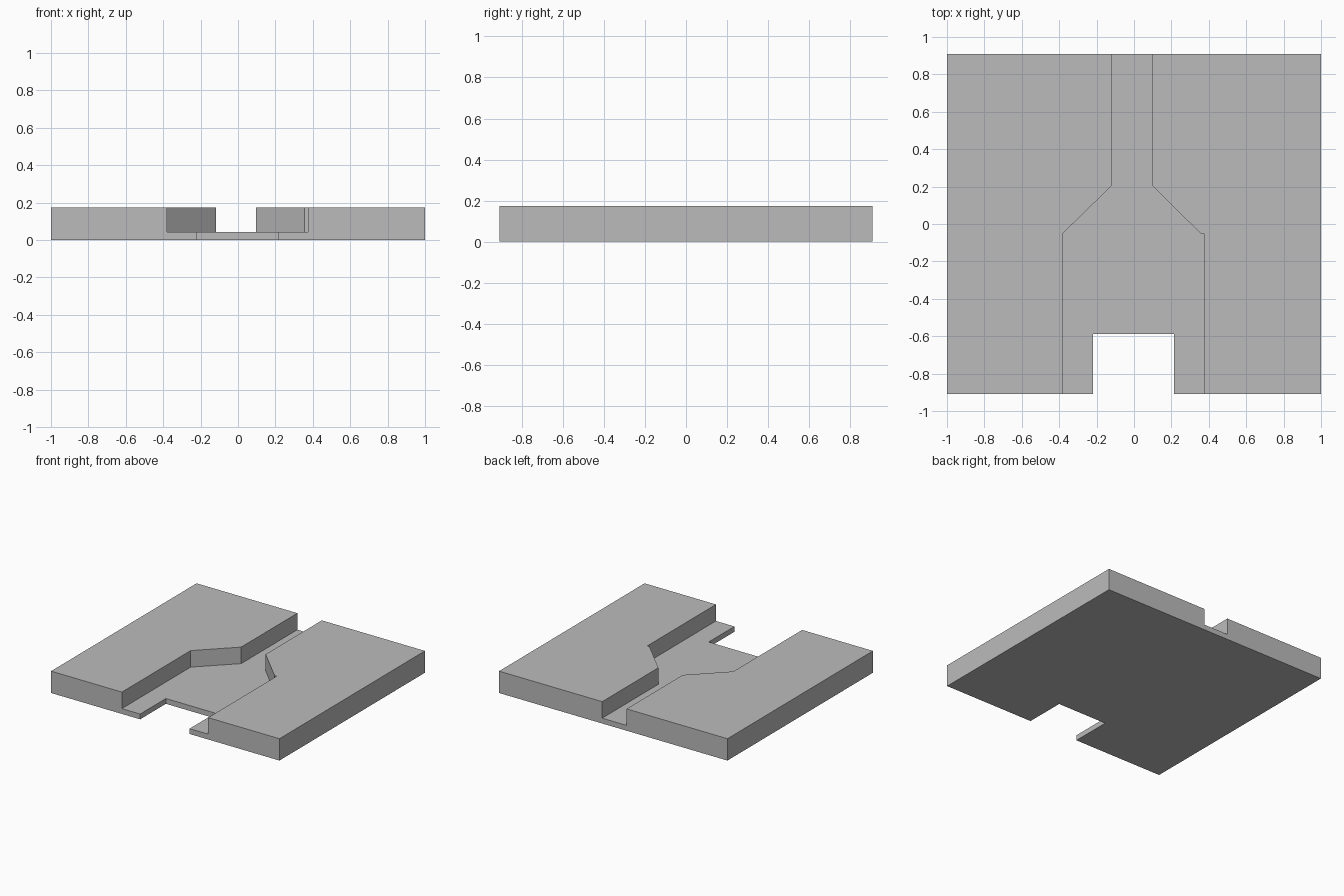
import bpy
import bmesh

if "Cube" in bpy.data.objects:
    bpy.data.objects.remove(bpy.data.objects["Cube"], do_unlink=True)

WIDTH, DEPTH = 1.0, 0.91      # half sizes of the plate
HEIGHT, FLOOR = 0.173, 0.042  # plate top and channel floor
OVER = 0.1                    # cutter overshoot

grey = bpy.data.materials.new("plain grey")
grey.use_nodes = True
grey.diffuse_color = (0.5, 0.5, 0.5, 1)
grey.node_tree.nodes["Principled BSDF"].inputs["Base Color"].default_value = (0.5, 0.5, 0.5, 1)


def prism(name, outline, bottom, top):
    """Extrude a flat outline between two heights."""
    bm = bmesh.new()
    face = bm.faces.new([bm.verts.new((x, y, bottom)) for x, y in outline])
    grown = bmesh.ops.extrude_face_region(bm, geom=[face])["geom"]
    verts = [g for g in grown if isinstance(g, bmesh.types.BMVert)]
    bmesh.ops.translate(bm, verts=verts, vec=(0, 0, top - bottom))
    bmesh.ops.recalc_face_normals(bm, faces=bm.faces[:])
    mesh = bpy.data.meshes.new(name)
    bm.to_mesh(mesh)
    bm.free()
    mesh.materials.append(grey)
    obj = bpy.data.objects.new(name, mesh)
    bpy.context.collection.objects.link(obj)
    return obj


def rectangle(x0, x1, y0, y1):
    return [(x0, y0), (x1, y0), (x1, y1), (x0, y1)]


def cut(target, cutter):
    """Subtract the cutter, then discard it."""
    mod = target.modifiers.new("cut", "BOOLEAN")
    mod.operation = "DIFFERENCE"
    mod.solver = "EXACT"
    mod.object = cutter
    bpy.context.view_layer.objects.active = target
    bpy.ops.object.modifier_apply(modifier=mod.name)
    bpy.data.objects.remove(cutter, do_unlink=True)


# Rectangular plate
plate = prism("channel_plate", rectangle(-WIDTH, WIDTH, -DEPTH, DEPTH), 0, HEIGHT)

# Channel narrowing towards the back, with a small step on the left shoulder
front, back = -DEPTH - OVER, DEPTH + OVER
channel = [(-0.38, front), (0.375, front), (0.375, -0.05), (0.355, -0.05),
           (0.097, 0.207), (0.097, back), (-0.117, back), (-0.117, 0.207),
           (-0.38, -0.05)]
cut(plate, prism("channel_cutter", channel, FLOOR, HEIGHT + OVER))

# Square notch through the floor at the front
cut(plate, prism("notch_cutter", rectangle(-0.22, 0.213, front, -0.588), -OVER, HEIGHT + OVER))
